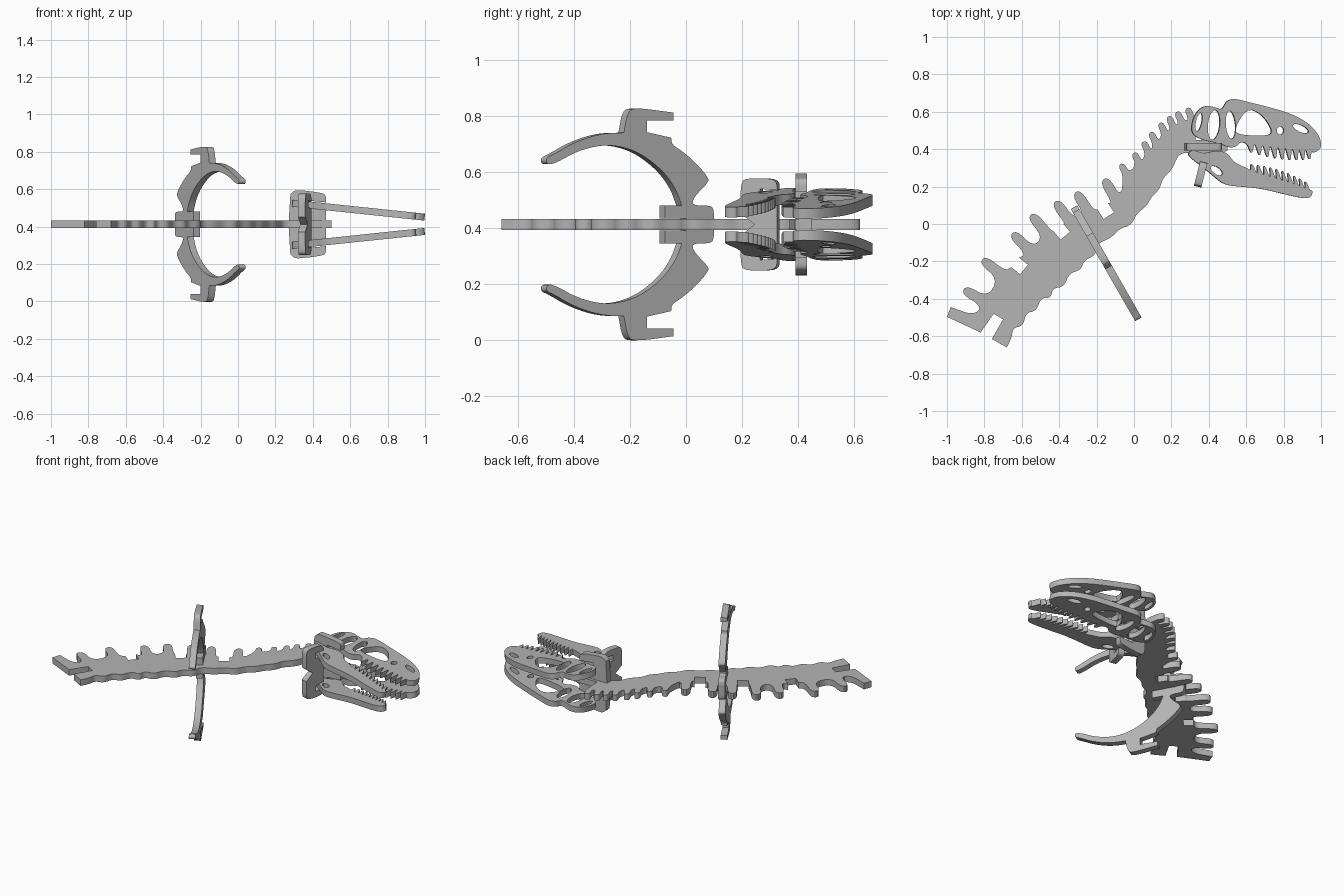
import bpy, bmesh, math
from mathutils import Matrix, Vector

cube = bpy.data.objects.get("Cube")
if cube:
    bpy.data.objects.remove(cube)

MID = .4125        # height of the symmetry plane
THICK = .04

grey = bpy.data.materials.new("plain_grey")
grey.use_nodes = True
colour = (.46, .46, .46, 1)
grey.diffuse_color = colour
grey.node_tree.nodes["Principled BSDF"].inputs["Base Color"].default_value = colour


def vecs(points):
    return [Vector(p) for p in points]


def sharp(points):
    """Doubled points survive the corner cutting below."""
    return [p for p in vecs(points) for _ in range(2)]


def rounded(points, steps=2):
    """Closed corner cutting."""
    points = vecs(points)
    for _ in range(steps):
        cut = []
        for a, b in zip(points, points[1:] + points[:1]):
            cut += [a.lerp(b, .25), a.lerp(b, .75)]
        points = cut
    clean = []
    for p in points:
        if not clean or (p - clean[-1]).length > .0005:
            clean.append(p)
    return clean


def plate(name, loops, axis_x, axis_y, origin, thick=THICK):
    """Flat sheet cut from an outline and its holes, set in a given plane."""
    curve = bpy.data.curves.new(name, "CURVE")
    curve.dimensions = "2D"
    curve.fill_mode = "BOTH"
    curve.extrude = thick / 2
    for loop in loops:
        spline = curve.splines.new("POLY")
        spline.points.add(len(loop) - 1)
        for point, p in zip(spline.points, loop):
            point.co = (p.x, p.y, 0, 1)
        spline.use_cyclic_u = True
    helper = bpy.data.objects.new(name + "_outline", curve)
    bpy.context.collection.objects.link(helper)
    graph = bpy.context.evaluated_depsgraph_get()
    mesh = bpy.data.meshes.new_from_object(helper.evaluated_get(graph))
    bpy.data.objects.remove(helper)

    ax, ay = Vector(axis_x), Vector(axis_y)
    az = ax.cross(ay).normalized()
    frame = Matrix((ax, ay, az)).transposed().to_4x4()
    frame.translation = origin
    mesh.transform(frame)
    bm = bmesh.new()
    bm.from_mesh(mesh)
    bmesh.ops.remove_doubles(bm, verts=bm.verts, dist=.0002)
    bmesh.ops.recalc_face_normals(bm, faces=bm.faces)
    bm.to_mesh(mesh)
    bm.free()
    mesh.name = name
    mesh.materials.clear()
    mesh.materials.append(grey)
    mesh.shade_smooth()
    mesh.set_sharp_from_angle(angle=math.radians(35))
    obj = bpy.data.objects.new(name, mesh)
    bpy.context.collection.objects.link(obj)
    return obj


def oval(x, y, rx, ry, turn=0):
    spin = Matrix.Rotation(math.radians(turn), 2)
    steps = [i * math.tau / 16 for i in range(16)]
    return [spin @ Vector((rx * math.cos(a), ry * math.sin(a))) + Vector((x, y)) for a in steps]


def tooth_row(start, middle, end, count, lean):
    """Pointed teeth along a bent line."""
    a, b, c = vecs((start, middle, end))
    lean = Vector(lean)

    def at(t):
        return a.lerp(b, t).lerp(b.lerp(c, t), t)

    row = []
    for i in range(count):
        size = .75 + .35 * math.sin(math.pi * (i + .5) / count)
        tip = at((i + .5) / count) + lean * size
        side = (c - a).normalized() * .006
        row += [at((i + .1) / count), tip - side, tip + side, at((i + .9) / count)]
    return row


def mirrored(half):
    """Complete a half outline across its horizontal axis."""
    half = list(half)
    return half + [Vector((p.x, -p.y)) for p in reversed(half)]


# Neck: tall processes along the back, with square notches between some pairs
tips = vecs([(-.99, -.47), (-.91, -.35), (-.81, -.19), (-.65, -.05), (-.55, .05),
             (-.42, .12), (-.31, .17), (-.16, .24), (-.07, .32), (0, .38), (.05, .44),
             (.09, .49), (.14, .54), (.185, .575), (.23, .6), (.285, .62)])
notched = (2, 4, 6)
back, frames = [], []
for i, tip in enumerate(tips):
    angle = math.radians(-68 + 48 * .78 ** i)
    inward = Vector((math.cos(angle), math.sin(angle)))
    along = Vector((-inward.y, inward.x))
    length, half = (.13, .028) if i < 8 else (.06, .018)
    left, right = tip - along * half, tip + along * half
    frames.append((left, right, left + inward * length, right + inward * length, inward, along))
for i, (left, right, base_l, base_r, inward, along) in enumerate(frames):
    back += [left, left, right, right] if i == 0 else [base_l, left, right]
    back.append(base_r)
    if i in notched:
        centre = (base_r + frames[i + 1][2]) / 2
        a, b, deep = centre - along * .033, centre + along * .033, inward * .06
        back += sharp([a, a + deep, b + deep, b])

head_end = sharp([(.33, .45), (.5, .45), (.5, .39), (.33, .37)])
belly = vecs([(.27, .39), (.24, .36), (.2, .3), (.16, .24), (.13, .19), (.1, .14), (.06, .1),
              (.02, .05), (-.02, 0), (-.07, -.03), (-.13, -.07), (-.19, -.11), (-.21, -.16),
              (-.26, -.2), (-.29, -.24), (-.34, -.27), (-.38, -.33), (-.43, -.35), (-.45, -.39),
              (-.49, -.4), (-.53, -.46), (-.57, -.48), (-.6, -.54), (-.64, -.56), (-.66, -.6)])
# scalloped underside
belly = [p + Vector((.006, -.006)) * (-1) ** i for i, p in enumerate(belly)]
tail_slot = sharp([(-.68, -.66), (-.76, -.615), (-.7, -.51), (-.75, -.48), (-.82, -.58)])
plate("neck_spine", [rounded(back + head_end + belly + tail_slot)],
      (1, 0, 0), (0, 1, 0), (0, 0, MID))

# Rib pair with its central hub, standing across the neck
hub = sharp([(0, .02)]) + vecs([(.09, .02), (.09, .055), (.075, .068), (.01, .068)])
hub = vecs([(.09, 0), (.09, .055), (.075, .068), (.01, .068)])
outer = vecs([(.02, .1), (.07, .15), (.07, .168), (.03, .215), (-.02, .26), (-.06, .285)])
hook = sharp([(-.063, .31), (-.15, .33), (-.15, .372), (-.055, .372), (-.055, .4)])
hook += vecs([(-.19, .418), (-.218, .405)]) + sharp([(-.232, .328)])
arc = vecs([(-.29, .327), (-.35, .315), (-.42, .288), (-.48, .252), (-.512, .238), (-.505, .212),
            (-.47, .222), (-.4, .262), (-.31, .285), (-.235, .278), (-.165, .25), (-.09, .19),
            (-.045, .125)])
slot = sharp([(-.025, .068), (-.085, .068), (-.085, .021), (-.01, .021)])
plate("rib_pair", [rounded(mirrored(hub + outer + hook + arc + slot))],
      (-.574, 1, 0), (0, 0, 1), (-.269, 0, MID))

# Skull outline: back of head, brow, snout, then the upper teeth
skull = vecs([(.36, .45), (.31, .48), (.305, .53), (.33, .6), (.38, .635), (.43, .625), (.47, .61),
              (.49, .655), (.53, .672), (.6, .655), (.72, .625), (.84, .59), (.93, .54),
              (.985, .48), (1, .43), (.995, .4), (.96, .38)])
skull += tooth_row((.95, .39), (.8, .4), (.6, .43), 9, (.005, -.055))
skull += vecs([(.57, .44), (.54, .41), (.5, .41), (.46, .43)])
skull_holes = [
    rounded([(.53, .5), (.6, .62), (.68, .59), (.74, .5), (.72, .47), (.57, .475)]),
    oval(.515, .53, .026, .075, 5),
    oval(.425, .53, .032, .08, -6),
    oval(.345, .545, .016, .05, -12),
    oval(.78, .5, .018, .022),
    oval(.89, .51, .045, .018, -25),
]

# Lower jaw outline, tooth row along the top
jaw = vecs([(.28, .37), (.31, .4), (.37, .375), (.44, .395), (.5, .38), (.53, .33), (.6, .3)])
jaw += tooth_row((.62, .285), (.8, .235), (.94, .18), 10, (-.012, .05))
jaw += vecs([(.955, .18), (.945, .14), (.9, .138), (.8, .16), (.68, .19), (.56, .2), (.48, .21),
             (.42, .26), (.36, .31)])
jaw_holes = [oval(.44, .285, .036, .018, -35)]

# Both sides of the head lean together towards the snout
for side, sign in (("upper", 1), ("lower", -1)):
    lean, origin = (1, 0, -.105 * sign), (0, 0, MID + .143 * sign)
    plate("skull_side_" + side, [rounded(skull)] + skull_holes, lean, (0, 1, 0), origin, .037)
    plate("jaw_side_" + side, [rounded(jaw)] + jaw_holes, lean, (0, 1, 0), origin, .037)

# Cross pieces that hold the head sides on the neck
brace = sharp([(.27, 0), (.28, .16)]) + vecs([(.3, .18), (.33, .183), (.45, .168), (.47, .155)])
brace += sharp([(.47, .117), (.37, .127), (.37, .085), (.47, .075), (.47, .021), (.37, .021)])
plate("skull_brace", [rounded(mirrored(brace))], (1, 0, 0), (0, 0, 1), (0, .412, MID))

jaw_brace = sharp([(.33, 0), (.33, .085), (.27, .09), (.27, .127), (.33, .122)])
jaw_brace += vecs([(.33, .15), (.31, .165), (.22, .165), (.2, .15)]) + sharp([(.2, .04), (.25, 0)])
plate("jaw_brace", [rounded(mirrored(jaw_brace))], (.25, 1, 0), (0, 0, 1), (.29, 0, MID))
